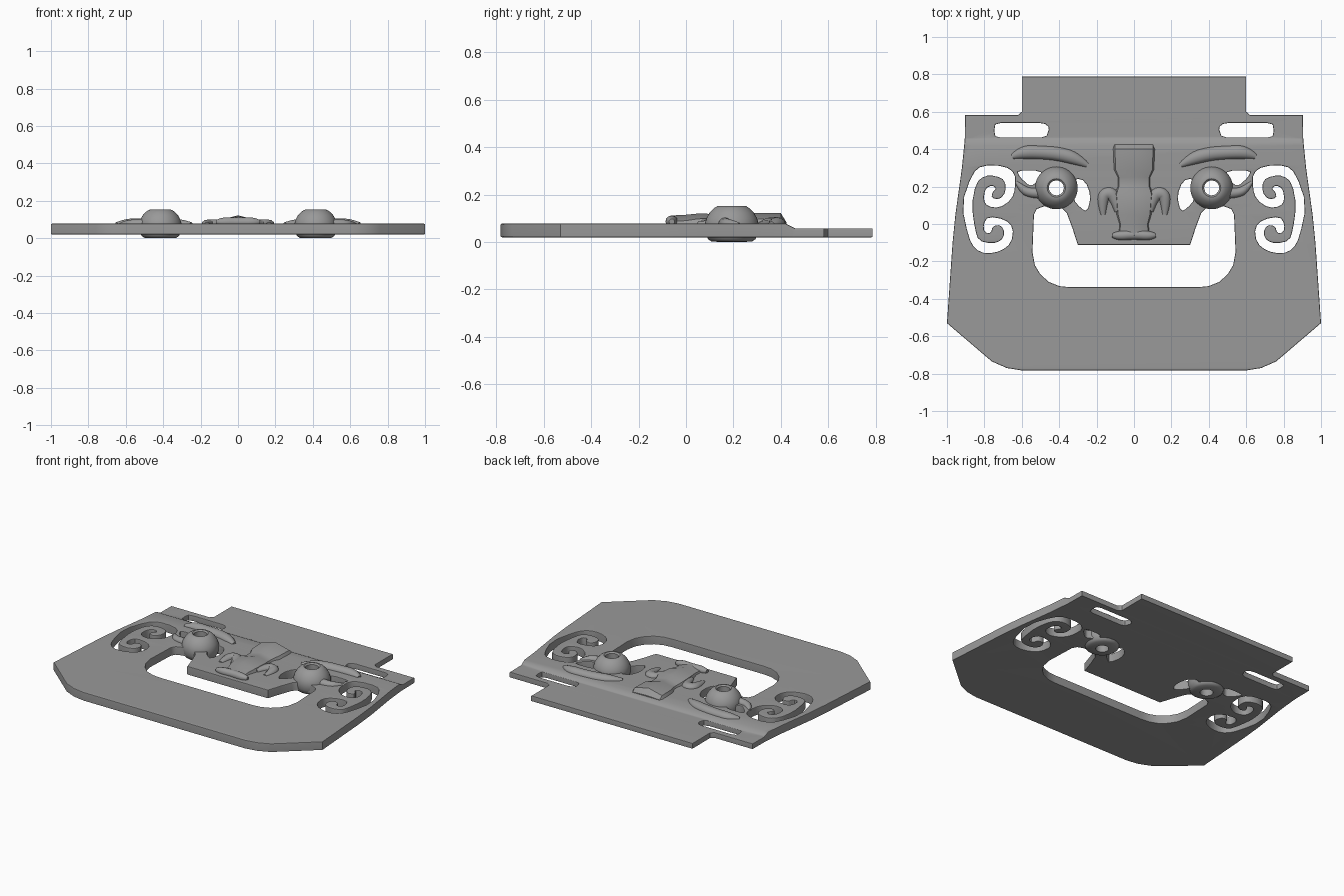
import bpy, bmesh, math

if "Cube" in bpy.data.objects:
    bpy.data.objects.remove(bpy.data.objects["Cube"])

# Dark grey finish shared by all parts
grey = bpy.data.materials.new("dark_grey")
grey.diffuse_color = (0.32, 0.32, 0.32, 1)
grey.use_nodes = True
grey.node_tree.nodes["Principled BSDF"].inputs["Base Color"].default_value = grey.diffuse_color

def finish(ob, angle=40):
    bpy.ops.object.select_all(action='DESELECT')
    ob.select_set(True)
    bpy.context.view_layer.objects.active = ob
    bpy.ops.object.shade_smooth_by_angle(angle=math.radians(angle))
    ob.data.materials.append(grey)

def mesh_object(name, bm):
    bmesh.ops.recalc_face_normals(bm, faces=bm.faces[:])
    for f in bm.faces:
        f.material_index = 0
    me = bpy.data.meshes.new(name)
    bm.to_mesh(me)
    bm.free()
    ob = bpy.data.objects.new(name, me)
    bpy.context.collection.objects.link(ob)
    finish(ob)
    return ob

def soften(pts, t=0.25, times=1):
    # corner cutting on a closed outline
    for _ in range(times):
        out = []
        for i, (x0, y0) in enumerate(pts):
            x1, y1 = pts[(i + 1) % len(pts)]
            out += [(x0 + (x1 - x0) * t, y0 + (y1 - y0) * t),
                    (x1 + (x0 - x1) * t, y1 + (y0 - y1) * t)]
        pts = out
    return pts

def mirror(pts):
    return [(-x, y) for x, y in reversed(pts)]

def curve_bmesh(cu):
    # turn curve data into a welded bmesh
    ob = bpy.data.objects.new("temp", cu)
    bpy.context.collection.objects.link(ob)
    dg = bpy.context.evaluated_depsgraph_get()
    me = bpy.data.meshes.new_from_object(ob.evaluated_get(dg))
    bpy.data.objects.remove(ob)
    bm = bmesh.new()
    bm.from_mesh(me)
    bpy.data.meshes.remove(me)
    bmesh.ops.remove_doubles(bm, verts=bm.verts[:], dist=0.0003)
    return bm

def pierced_plate(loops, z0, z1, bevel):
    cu = bpy.data.curves.new("outline", 'CURVE')
    cu.dimensions, cu.fill_mode = '2D', 'BOTH'
    cu.extrude = (z1 - z0) / 2 - bevel
    cu.bevel_depth, cu.bevel_resolution, cu.offset = bevel, 1, -bevel
    for pts in loops:
        sp = cu.splines.new('POLY')
        sp.points.add(len(pts) - 1)
        for p, (x, y) in zip(sp.points, pts):
            p.co = (x, y, 0, 1)
        sp.use_cyclic_u = True
    bm = curve_bmesh(cu)
    bmesh.ops.translate(bm, verts=bm.verts[:], vec=(0, 0, (z0 + z1) / 2))
    return bm

def ridge(name, path, z, flat=1.0):
    # tapered rounded strand lying on the plate, path = (x, y, radius)
    cu = bpy.data.curves.new(name, 'CURVE')
    cu.dimensions = '3D'
    cu.bevel_depth, cu.bevel_resolution, cu.use_fill_caps = 1.0, 4, True
    cu.resolution_u = 6
    sp = cu.splines.new('NURBS')
    sp.points.add(len(path) - 1)
    for p, (x, y, r) in zip(sp.points, path):
        p.co, p.radius = (x, y, 0, 1), r
    sp.use_endpoint_u, sp.order_u = True, 3
    bm = curve_bmesh(cu)
    for v in bm.verts:
        v.co.z = v.co.z * flat + z
    return mesh_object(name, bm)

# Plate outline and openings (right halves, then mirrored)
half = [(0.6, -0.783), (0.68, -0.77), (0.76, -0.735), (1.0, -0.53), (0.97, -0.1),
        (0.955, 0.05), (0.92, 0.3), (0.905, 0.45), (0.903, 0.583), (0.62, 0.583),
        (0.6, 0.6), (0.6, 0.788)]
outline = half + mirror(half)
mouth_half = [(0.34, -0.338), (0.4, -0.332), (0.455, -0.31), (0.5, -0.27), (0.53, -0.22),
              (0.543, -0.15), (0.535, 0.05), (0.52, 0.08), (0.48, 0.095), (0.39, 0.09),
              (0.36, 0.06), (0.33, -0.02), (0.3, -0.112)]
mouth = mouth_half + mirror(mouth_half)
slot = soften([(0.47, 0.462), (0.6, 0.462), (0.74, 0.462), (0.747, 0.5), (0.74, 0.54),
               (0.6, 0.54), (0.48, 0.54), (0.452, 0.515)], 0.2)
inner_eye = soften([(0.31, 0.245), (0.26, 0.23), (0.23, 0.15), (0.25, 0.065),
                    (0.285, 0.085), (0.325, 0.13), (0.325, 0.21)])
outer_eye = soften([(0.5, 0.285), (0.625, 0.285), (0.61, 0.25), (0.555, 0.2), (0.49, 0.245)], 0.2)
pupil = [(0.415 + 0.04 * math.cos(a * math.pi / 12), 0.193 + 0.04 * math.sin(a * math.pi / 12))
         for a in range(24)]
ear = soften([(0.72, 0.085), (0.655, 0.13), (0.635, 0.19), (0.635, 0.27), (0.69, 0.31),
              (0.81, 0.315), (0.865, 0.27), (0.922, 0.105), (0.885, -0.07), (0.85, -0.135),
              (0.79, -0.16), (0.71, -0.145), (0.655, -0.1), (0.645, -0.02), (0.69, 0.025),
              (0.78, 0.04), (0.805, 0.0), (0.80, -0.045), (0.765, -0.05), (0.755, -0.01),
              (0.71, -0.005), (0.69, -0.05), (0.71, -0.09), (0.76, -0.105), (0.83, -0.09),
              (0.85, -0.03), (0.868, 0.1), (0.845, 0.22), (0.80, 0.258), (0.74, 0.258),
              (0.69, 0.235), (0.685, 0.17), (0.72, 0.13), (0.762, 0.14), (0.757, 0.17),
              (0.735, 0.19), (0.76, 0.207), (0.795, 0.19), (0.805, 0.13), (0.785, 0.095)])
loops = [outline, mouth]
for h in (slot, inner_eye, outer_eye, pupil, ear):
    loops += [h, mirror(h)]

# Face plate, with the upper band stepped down
bm = pierced_plate(loops, 0.02, 0.078, 0.006)
for y in (0.42, 0.461):
    bmesh.ops.bisect_plane(bm, geom=bm.verts[:] + bm.edges[:] + bm.faces[:],
                           plane_co=(0, y, 0), plane_no=(0, 1, 0))
for v in bm.verts:
    if v.co.y > 0.42:
        t = min(1, (v.co.y - 0.42) / 0.041)
        v.co.z = 0.02 + (v.co.z - 0.02) * (1 - 0.36 * t)
plate = mesh_object("face_plate", bm)
normals = plate.modifiers.new("flat_faces", 'WEIGHTED_NORMAL')
normals.keep_sharp = True

# Domed eyes with a pierced pupil
eye_profile = [(0.04, 0.0), (0.085, 0.002), (0.1, 0.012), (0.112, 0.04), (0.114, 0.075),
               (0.107, 0.1), (0.094, 0.123), (0.076, 0.142), (0.06, 0.152), (0.049, 0.153),
               (0.04, 0.145)]
for side, s in (("left", -1), ("right", 1)):
    bm = bmesh.new()
    n = 40
    rings = [[bm.verts.new((s * 0.415 + r * math.cos(2 * math.pi * k / n),
                            0.193 + r * math.sin(2 * math.pi * k / n), z))
              for k in range(n)] for r, z in eye_profile]
    for i in range(len(rings)):
        a, b = rings[i], rings[(i + 1) % len(rings)]
        for k in range(n):
            bm.faces.new((a[k], a[(k + 1) % n], b[(k + 1) % n], b[k]))
    mesh_object(side + "_eye", bm)

    # Brow, eye corner and nostril
    ridge(side + "_brow", [(s * x, y, r) for x, y, r in
          ((0.25, 0.315, 0.014), (0.31, 0.35, 0.036), (0.4, 0.375, 0.038),
           (0.5, 0.383, 0.036), (0.6, 0.385, 0.038), (0.65, 0.36, 0.014))], 0.074, 0.85)
    ridge(side + "_eye_corner", [(s * x, y, r) for x, y, r in
          ((0.5, 0.165, 0.03), (0.56, 0.165, 0.026), (0.6, 0.19, 0.022), (0.63, 0.225, 0.008))], 0.074)
    ridge(side + "_nostril", [(s * x, y, r) for x, y, r in
          ((0.08, 0.07, 0.025), (0.105, 0.16, 0.034), (0.155, 0.165, 0.034),
           (0.17, 0.12, 0.03), (0.165, 0.05, 0.014))], 0.074, 0.8)

# Nose: ridged loft, stations = (y, half width, shoulder z, ridge z)
stations = [(0.425, 0.118, 0.078, 0.082), (0.4, 0.12, 0.097, 0.122), (0.29, 0.115, 0.097, 0.122),
            (0.25, 0.095, 0.09, 0.11), (0.2, 0.095, 0.09, 0.11), (0.16, 0.11, 0.1, 0.118),
            (0.05, 0.1, 0.098, 0.12), (0.0, 0.085, 0.09, 0.115), (-0.06, 0.09, 0.088, 0.112),
            (-0.085, 0.09, 0.07, 0.075)]
bm = bmesh.new()
rows = [[bm.verts.new((f * w, y, z)) for f, z in
         ((-1, 0.06), (-0.85, e), (0, r), (0.85, e), (1, 0.06))] for y, w, e, r in stations]
for a, b in zip(rows, rows[1:]):
    for k in range(4):
        bm.faces.new((a[k], b[k], b[k + 1], a[k + 1]))
    bm.faces.new((a[4], b[4], b[0], a[0]))
bm.faces.new(rows[0])
bm.faces.new(rows[-1])
mesh_object("nose", bm)

# Upper lip
ridge("upper_lip", [(-0.115, -0.06, 0.012), (-0.09, -0.064, 0.026), (0, -0.056, 0.026),
                    (0.09, -0.064, 0.026), (0.115, -0.06, 0.012)], 0.086)
